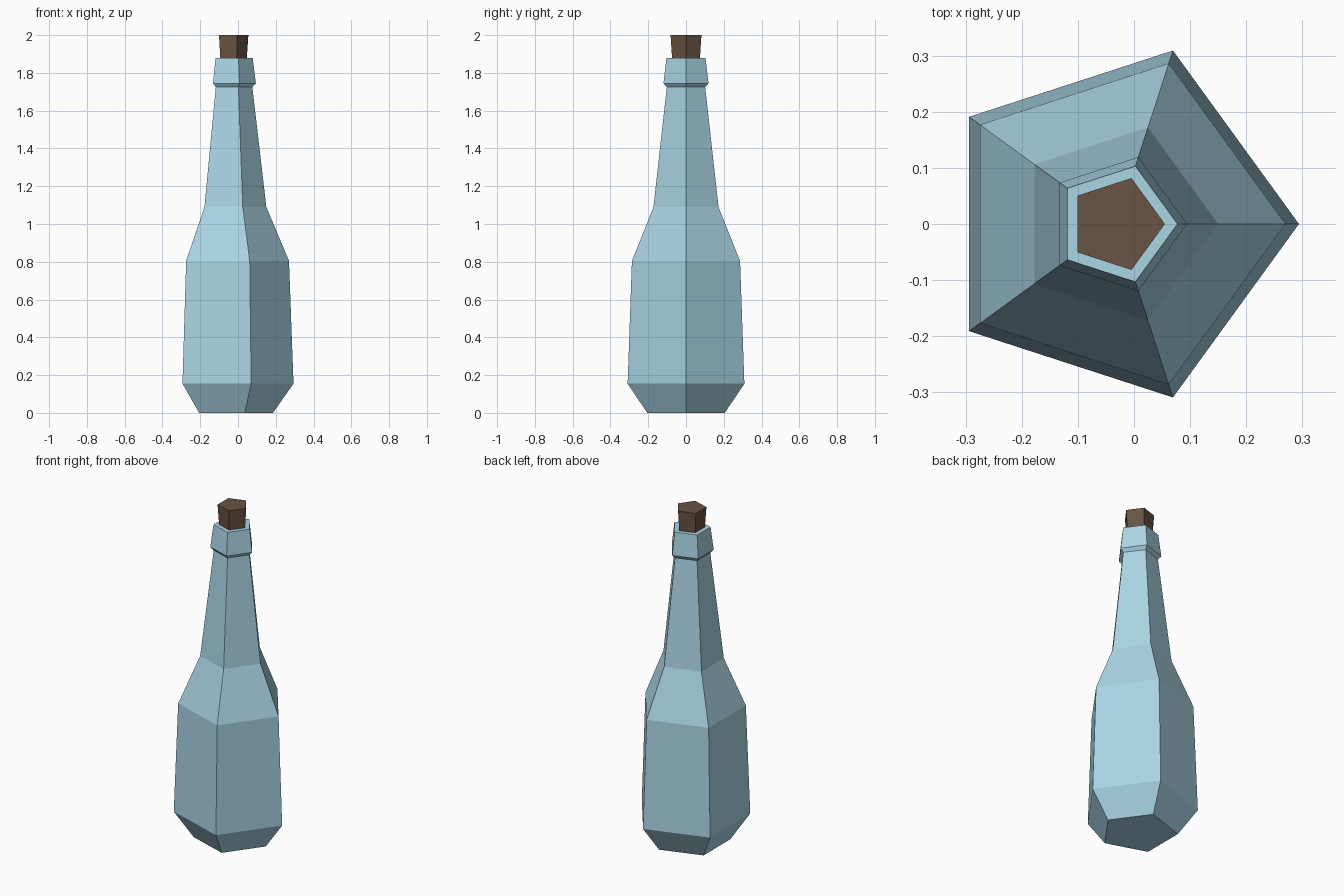
import bpy
import bmesh
from math import cos, sin, tau

if "Cube" in bpy.data.objects:
    bpy.data.objects.remove(bpy.data.objects["Cube"])

SIDES = 5
CENTRE_X = -0.031  # puts the pentagon's bounding box on x = 0


def material(name, rgb):
    mat = bpy.data.materials.new(name)
    mat.diffuse_color = (*rgb, 1)
    mat.use_nodes = True
    mat.node_tree.nodes["Principled BSDF"].inputs["Base Color"].default_value = mat.diffuse_color
    return mat


def lathe(name, profile, mat):
    """Closed five-sided solid from (radius, height) pairs, bottom to top."""
    bm = bmesh.new()
    rings = [[bm.verts.new((CENTRE_X + r * cos(tau * i / SIDES),
                            r * sin(tau * i / SIDES), z))
              for i in range(SIDES)] for r, z in profile]
    for low, high in zip(rings, rings[1:]):
        for i in range(SIDES):
            j = (i + 1) % SIDES
            bm.faces.new((low[i], low[j], high[j], high[i]))
    bm.faces.new(rings[0][::-1])
    bm.faces.new(rings[-1])
    mesh = bpy.data.meshes.new(name)
    bm.to_mesh(mesh)
    bm.free()
    mesh.materials.append(mat)
    obj = bpy.data.objects.new(name, mesh)
    bpy.context.collection.objects.link(obj)
    return obj


# Glass body: chamfered base, tapered belly, shoulder, neck and flared lip
lathe("bottle", [(0.216, 0.0), (0.325, 0.155), (0.301, 0.805), (0.181, 1.09),
                 (0.107, 1.725), (0.1255, 1.745), (0.1085, 1.88)],
      material("blue_glass", (0.40, 0.66, 0.78)))

# Cork stopper, seated slightly in the lip
lathe("cork", [(0.077, 1.87), (0.086, 2.0)],
      material("cork_brown", (0.138, 0.087, 0.056)))
